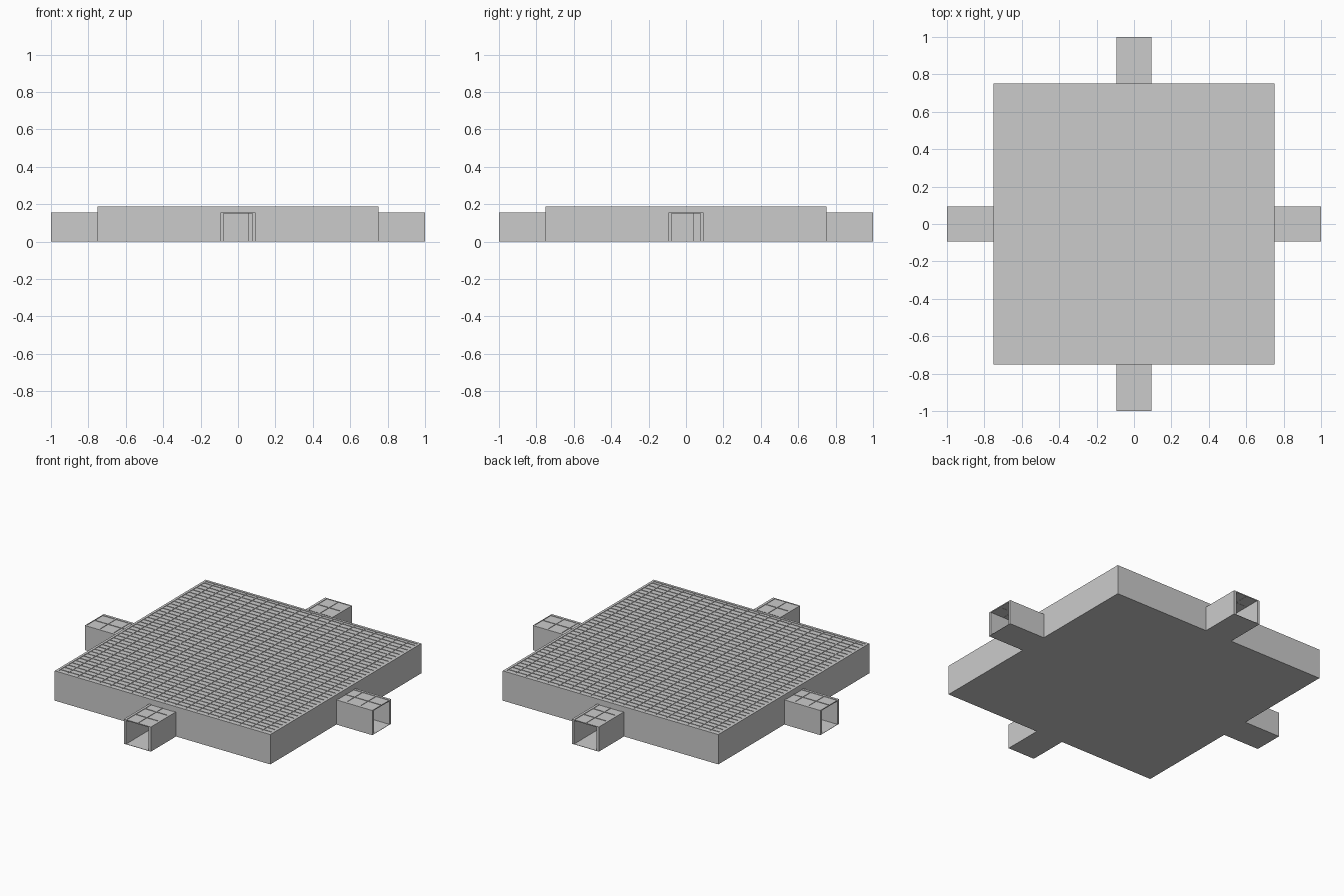
import bpy, bmesh
from math import pi
from mathutils import Matrix

if "Cube" in bpy.data.objects:
    bpy.data.objects.remove(bpy.data.objects["Cube"])

HALF, ROOM_H = 0.75, 0.1875       # room half-width and height
CW, CORR_H = 0.09375, 0.155       # corridor half-width and height
T = 1 / 64                        # wall thickness
FLOOR, BAR = 0.002, 0.004


def add_box(bm, x0, x1, y0, y1, z0, z1, turn=0.0):
    """Axis-aligned box, turned about the z axis by quarter turns."""
    m = (Matrix.Rotation(turn, 4, 'Z')
         @ Matrix.Translation(((x0 + x1) / 2, (y0 + y1) / 2, (z0 + z1) / 2))
         @ Matrix.Diagonal((x1 - x0, y1 - y0, z1 - z0, 1)))
    bmesh.ops.create_cube(bm, size=1, matrix=m)


def make(name, boxes, turns=(0.0,)):
    bm = bmesh.new()
    for t in turns:
        for b in boxes:
            add_box(bm, *b, turn=t)
    me = bpy.data.meshes.new(name)
    bm.to_mesh(me)
    bm.free()
    ob = bpy.data.objects.new(name, me)
    bpy.context.collection.objects.link(ob)
    return ob


QUARTERS = [i * pi / 2 for i in range(4)]
IN = HALF - T
CI = CW - T

# Room floor and walls, each wall with a doorway to its corridor
make("room_floor", [(-HALF, HALF, -HALF, HALF, 0, FLOOR)])
make("room_walls", [
    (-HALF, -CI, -HALF, -IN, 0, ROOM_H),
    (CI, IN, -HALF, -IN, 0, ROOM_H),
    (-CI, CI, -HALF, -IN, CORR_H - 0.004, ROOM_H),
], QUARTERS)

# Suspended ceiling: panel with a raised bar grid, 0.075 by 0.0375 tiles
make("room_ceiling_panel", [(-IN, IN, -IN, IN, ROOM_H - 0.005, ROOM_H - 0.003)])
bars = []
for i in range(-9, 10):
    x = i * 0.075
    bars.append((x - BAR / 2, x + BAR / 2, -IN, IN, ROOM_H - 0.006, ROOM_H))
for i in range(-19, 20):
    y = i * 0.0375
    bars.append((-IN, IN, y - BAR / 2, y + BAR / 2, ROOM_H - 0.006, ROOM_H))
make("room_ceiling_grid", bars)

# Four open-ended corridors
make("corridor_floors", [(-CW, CW, -1, -HALF, 0, FLOOR)], QUARTERS)
make("corridor_walls", [
    (-CW, -CI, -1, -HALF, 0, CORR_H),
    (CI, CW, -1, -HALF, 0, CORR_H),
], QUARTERS)
make("corridor_ceiling_panels",
     [(-CI, CI, -1, -HALF, CORR_H - 0.005, CORR_H - 0.003)], QUARTERS)
cbars = [(-BAR / 2, BAR / 2, -1, -HALF, CORR_H - 0.006, CORR_H)]
for y in (-0.998, -0.905, -0.811):
    cbars.append((-CI, CI, y - BAR / 2, y + BAR / 2, CORR_H - 0.006, CORR_H))
make("corridor_ceiling_grids", cbars, QUARTERS)

# Inner partitions that block the view straight through the room
make("inner_partitions", [
    (-0.25, 0.059, -0.2, -0.2 + T, 0, ROOM_H - 0.005),
    (0.3, 0.3 + T, -0.25, 0.04, 0, ROOM_H - 0.005),
], (0.0, pi))
